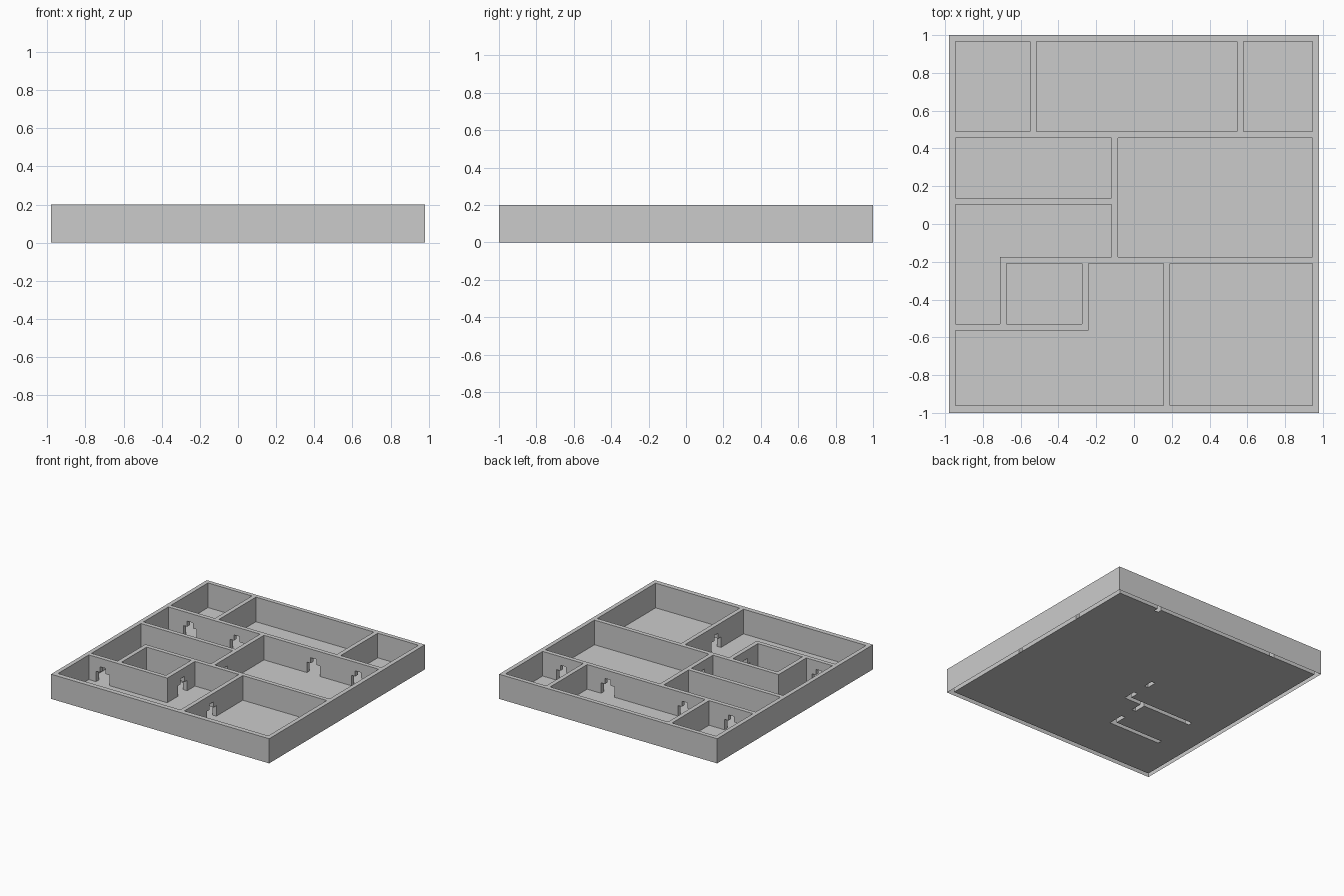
import bpy, bmesh
from mathutils import Vector

if "Cube" in bpy.data.objects:
    bpy.data.objects.remove(bpy.data.objects["Cube"])

H = 0.2  # wall height


def prism(bm, points, direction):
    """Extrude a flat outline along a direction into a closed solid."""
    face = bm.faces.new([bm.verts.new(p) for p in points])
    out = bmesh.ops.extrude_face_region(bm, geom=[face])
    moved = [g for g in out["geom"] if isinstance(g, bmesh.types.BMVert)]
    bmesh.ops.translate(bm, verts=moved, vec=Vector(direction))


def rect(x0, x1, y0, y1):
    return [(x0, y0), (x1, y0), (x1, y1), (x0, y1)]


def make(name, bm):
    bmesh.ops.recalc_face_normals(bm, faces=bm.faces)
    mesh = bpy.data.meshes.new(name)
    bm.to_mesh(mesh)
    bm.free()
    obj = bpy.data.objects.new(name, mesh)
    bpy.context.collection.objects.link(obj)
    return obj


# Room outlines, two of them L-shaped
rooms = [
    rect(-0.945, -0.55, 0.49, 0.965),
    rect(-0.515, 0.545, 0.49, 0.965),
    rect(0.58, 0.945, 0.49, 0.965),
    rect(-0.945, -0.12, 0.138, 0.455),
    rect(-0.085, 0.945, -0.175, 0.455),
    rect(-0.675, -0.275, -0.53, -0.21),
    rect(0.19, 0.945, -0.96, -0.21),
    [(-0.945, 0.103), (-0.945, -0.53), (-0.71, -0.53),
     (-0.71, -0.175), (-0.12, -0.175), (-0.12, 0.103)],
    [(-0.945, -0.96), (0.155, -0.96), (0.155, -0.21),
     (-0.24, -0.21), (-0.24, -0.565), (-0.945, -0.565)],
]

# Doorways: centre x, centre y, axis the doorway passes through
doors = [(-0.75, 0.473, "y"), (-0.33, 0.473, "y"), (0.36, 0.473, "y"),
         (0.76, 0.473, "y"), (-0.82, -0.547, "y"),
         (0.173, -0.61, "x"), (-0.257, -0.37, "x"), (-0.102, -0.04, "x")]

# Solid block that the rooms are hollowed from
bm = bmesh.new()
prism(bm, [(x, y, 0) for x, y in rect(-0.98, 0.98, -1, 1)], (0, 0, H))
walls = make("walls", bm)

# Room cutter
bm = bmesh.new()
for outline in rooms:
    prism(bm, [(x, y, -0.1) for x, y in outline], (0, 0, H + 0.2))
room_cutter = make("room_cutter", bm)

# Stepped doorway cutter
profile = [(-0.06, -0.05), (0.06, -0.05), (0.06, 0.085), (0.025, 0.085),
           (0.025, 0.13), (-0.025, 0.13), (-0.025, 0.085), (-0.06, 0.085)]
bm = bmesh.new()
for cx, cy, axis in doors:
    if axis == "y":
        prism(bm, [(cx + u, cy - 0.03, z) for u, z in profile], (0, 0.06, 0))
    else:
        prism(bm, [(cx - 0.03, cy + u, z) for u, z in profile], (0.06, 0, 0))
door_cutter = make("door_cutter", bm)

for cutter in (room_cutter, door_cutter):
    cutter.hide_render = True
    mod = walls.modifiers.new(cutter.name, "BOOLEAN")
    mod.operation = "DIFFERENCE"
    mod.solver = "EXACT"
    mod.object = cutter

# Bake the cuts and leave the walls open underneath
bm = bmesh.new()
bm.from_object(walls, bpy.context.evaluated_depsgraph_get())
under = [f for f in bm.faces if all(abs(v.co.z) < 1e-4 for v in f.verts)]
bmesh.ops.delete(bm, geom=under, context="FACES")
walls.modifiers.clear()
bm.to_mesh(walls.data)
bm.free()
for cutter in (room_cutter, door_cutter):
    bpy.data.objects.remove(cutter)

# Floor sheet with slots left open beneath some inner walls
slots = [(-0.71, -0.085, -0.21, -0.175), (-0.12, -0.085, -0.175, -0.1),
         (-0.12, -0.085, 0.02, 0.103), (-0.275, -0.24, -0.31, -0.21),
         (-0.275, -0.24, -0.53, -0.43), (-0.71, -0.24, -0.565, -0.53),
         (0.545, 0.58, 0.93, 0.965)]
xs = sorted({-0.945, 0.945} | {v for s in slots for v in s[:2]})
ys = sorted({-0.96, 0.965} | {v for s in slots for v in s[2:]})
bm = bmesh.new()
for x0, x1 in zip(xs, xs[1:]):
    for y0, y1 in zip(ys, ys[1:]):
        mx, my = (x0 + x1) / 2, (y0 + y1) / 2
        if not any(a < mx < b and c < my < d for a, b, c, d in slots):
            bm.faces.new([bm.verts.new((x, y, 0)) for x, y in rect(x0, x1, y0, y1)])
bmesh.ops.remove_doubles(bm, verts=bm.verts, dist=1e-5)
bmesh.ops.dissolve_limit(bm, angle_limit=0.01, verts=bm.verts, edges=bm.edges)
floor = make("floor", bm)
